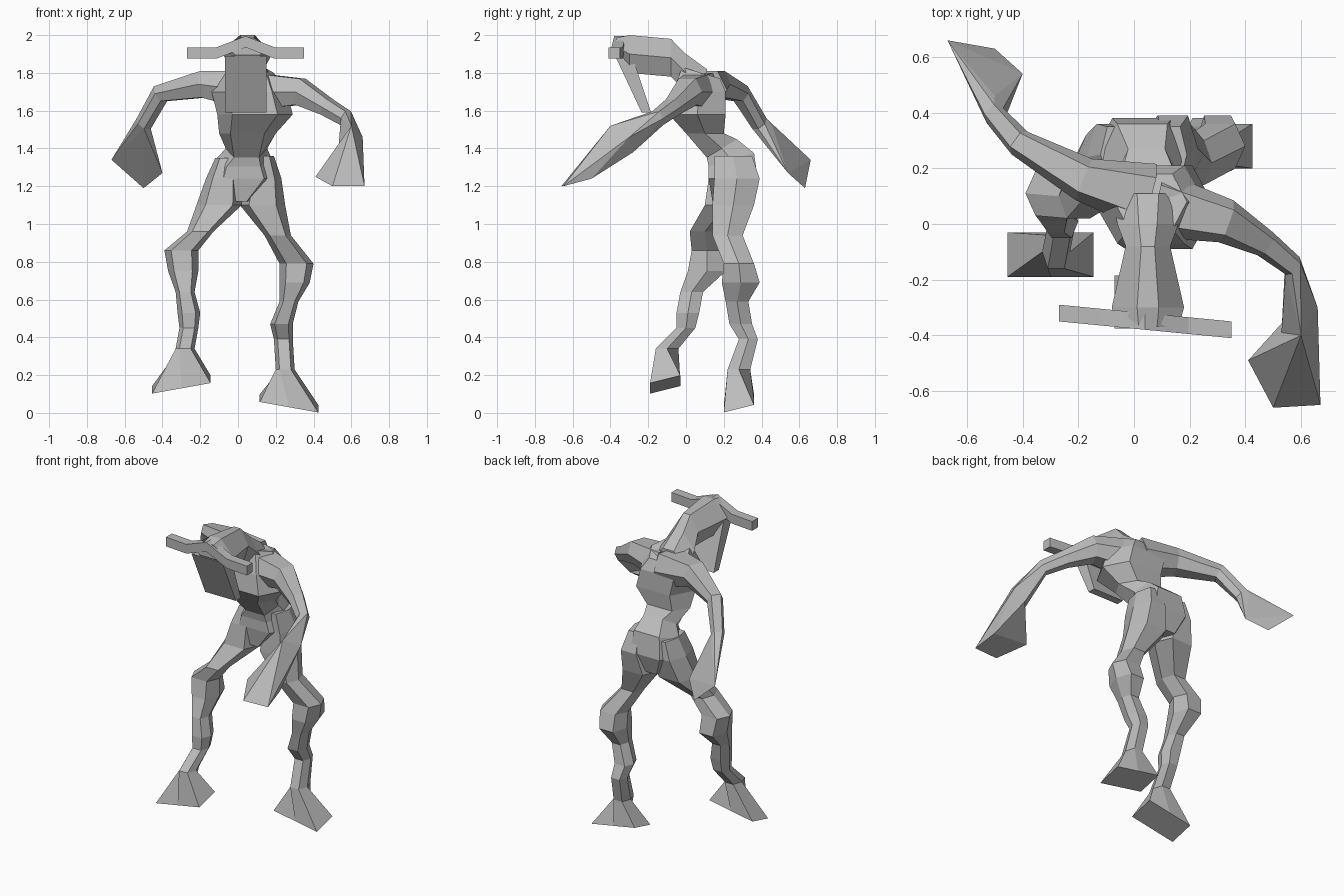
import bpy
import bmesh
from mathutils import Vector

if "Cube" in bpy.data.objects:
    bpy.data.objects.remove(bpy.data.objects["Cube"], do_unlink=True)

# One plain clay colour for the whole creature
clay = bpy.data.materials.new("clay_grey")
clay.use_nodes = True
grey = (.5, .5, .5, 1)
clay.diffuse_color = grey
clay.node_tree.nodes["Principled BSDF"].inputs["Base Color"].default_value = grey

HEXAGON = [(-1, 0), (-.6, -1), (.6, -1), (1, 0), (.6, 1), (-.6, 1)]
RIDGED = [(-1, 0), (-.6, -1), (.6, -1), (1, 0), (.3, 1), (-.3, 1)]
BOX = [(-1, -1), (0, -1), (1, -1), (1, 1), (0, 1), (-1, 1)]


def section(center, u, v, shape=HEXAGON):
    """Cross-section spanned by the half-axes u and v."""
    center, u, v = Vector(center), Vector(u), Vector(v)
    return [center + u * a + v * b for a, b in shape]


def level(center, half_x, half_y, shape=HEXAGON, slope_x=0, slope_y=0):
    """Cross-section lying flat, optionally tilted."""
    u = (half_x, 0, half_x * slope_x)
    v = (0, half_y, half_y * slope_y)
    return section(center, u, v, shape)


def across(path, sizes):
    """Cross-sections square to a limb that follows the path."""
    points = [Vector(p) for p in path]
    rings = []
    for i, (point, (wide, tall)) in enumerate(zip(points, sizes)):
        ahead = points[min(i + 1, len(points) - 1)]
        behind = points[max(i - 1, 0)]
        direction = (ahead - behind).normalized()
        side = direction.cross(Vector((0, 0, 1))).normalized()
        up = side.cross(direction)
        rings.append(section(point, side * wide, up * tall))
    return rings


def finish(name, bm):
    """Turn a bmesh into a named clay object."""
    bmesh.ops.recalc_face_normals(bm, faces=bm.faces[:])
    mesh = bpy.data.meshes.new(name)
    bm.to_mesh(mesh)
    bm.free()
    mesh.materials.append(clay)
    part = bpy.data.objects.new(name, mesh)
    bpy.context.collection.objects.link(part)


def loft(name, rings):
    """Skin matching cross-sections and cap both ends."""
    bm = bmesh.new()
    loops = [[bm.verts.new(p) for p in ring] for ring in rings]
    count = len(loops[0])
    for low, high in zip(loops, loops[1:]):
        for i in range(count):
            j = (i + 1) % count
            bm.faces.new((low[i], low[j], high[j], high[i]))
    bm.faces.new(loops[0])
    bm.faces.new(loops[-1])
    finish(name, bm)


def wrap(name, points):
    """Blunt faceted block stretched around a few corners."""
    bm = bmesh.new()
    for point in points:
        bm.verts.new(point)
    hull = bmesh.ops.convex_hull(bm, input=bm.verts[:])
    inside = [v for v in hull["geom_interior"] if isinstance(v, bmesh.types.BMVert)]
    bmesh.ops.delete(bm, geom=inside, context="VERTS")
    finish(name, bm)


# Pelvis, pinched waist and ribcage
loft("torso", [
    level((.01, .24, 1.12), .06, .1),
    level((.03, .25, 1.24), .18, .13),
    level((.03, .24, 1.34), .15, .12, slope_y=.3),
    level((.045, .19, 1.4), .11, .08, slope_y=.6),
    level((.05, .1, 1.48), .15, .1),
    level((.09, .06, 1.58), .2, .15),
    level((.06, .07, 1.7), .2, .14),
    level((.06, .08, 1.8), .13, .1, slope_y=-.3),
])

# Neck and hunched head, built from back to front
head_stations = [
    (.11, 1.73, .13, .09),
    (0, 1.8, .11, .1),
    (-.08, 1.88, .08, .1),
    (-.3, 1.9, .13, .1),
    (-.37, 1.94, .11, .045),
]
loft("head", [
    section((.05, y, z), (half_width, 0, 0), (0, 0, half_height), RIDGED)
    for y, z, half_width, half_height in head_stations
])

# Brow bar with horns: arched over the face, skewed slightly from side to side
horn_rings = []
for reach in (-1, -.5, 0, .5, 1):
    lift = .06 * max(0, 1 - 2 * abs(reach))
    center = (.04 + .31 * reach, -.35 - .03 * reach, 1.905 + lift)
    horn_rings.append(section(center, (0, .03, 0), (0, 0, .03), BOX))
loft("brow_horns", horn_rings)

# Slanted plate hanging under the brow
loft("face_plate", [
    level((.04, -.21, 1.59), .11, .025, BOX),
    level((.04, -.33, 1.89), .11, .045, BOX),
])

# Legs share one outline from hip to ankle; only the pose differs
leg_sizes = [
    (.06, .1), (.09, .12), (.12, .11), (.07, .08), (.09, .08),
    (.08, .1), (.05, .06), (.06, .06), (.05, .05), (.05, .06),
]
left_leg_path = [
    (.13, .25, 1.36), (.14, .27, 1.24), (.13, .25, 1.1), (.21, .22, .94), (.31, .28, .79),
    (.3, .29, .69), (.27, .27, .59), (.23, .29, .47), (.24, .33, .39), (.25, .28, .23),
]
right_leg_path = [
    (-.06, .25, 1.35), (-.08, .24, 1.24), (-.1, .21, 1.1), (-.2, .1, .96), (-.3, .11, .86),
    (-.29, .11, .75), (-.28, .03, .64), (-.26, .01, .53), (-.26, 0, .45), (-.28, -.1, .34),
]
for name, side, path, sole in (
    ("left_leg", 1, left_leg_path, (.27, .28, .05)),
    ("right_leg", -1, right_leg_path, (-.3, -.11, .15)),
):
    rings = [level(p, *size) for p, size in zip(path, leg_sizes)]
    rings.append(level(sole, .155, .08, BOX, slope_x=-.18 * side, slope_y=.25))
    loft(name, rings)

# Arms share one taper; the left reaches forward and the right swings back
arm_sizes = [(.12, .1), (.08, .07), (.05, .045), (.04, .04)]
left_arm = across([(.08, .07, 1.7), (.33, .01, 1.7), (.47, -.07, 1.62), (.57, -.15, 1.56)], arm_sizes)
right_arm = across([(.05, .1, 1.71), (-.18, .16, 1.74), (-.41, .29, 1.69), (-.5, .39, 1.53)], arm_sizes)
loft("left_arm", left_arm)
loft("right_arm", right_arm)

# Forearm and mitts flare out from the end of each arm
left_wrist = [(.53, -.39, 1.38), (.6, -.28, 1.38), (.66, -.3, 1.46), (.6, -.4, 1.52)]
left_tip = [(.41, -.49, 1.25), (.65, -.5, 1.24), (.67, -.65, 1.2), (.5, -.66, 1.2)]
right_tip = [(-.67, .66, 1.34), (-.5, .63, 1.19), (-.4, .54, 1.27), (-.5, .46, 1.51)]
wrap("left_forearm", left_arm[-1] + left_wrist)
wrap("left_hand", left_wrist + left_tip)
wrap("right_hand", right_arm[-1] + right_tip)
